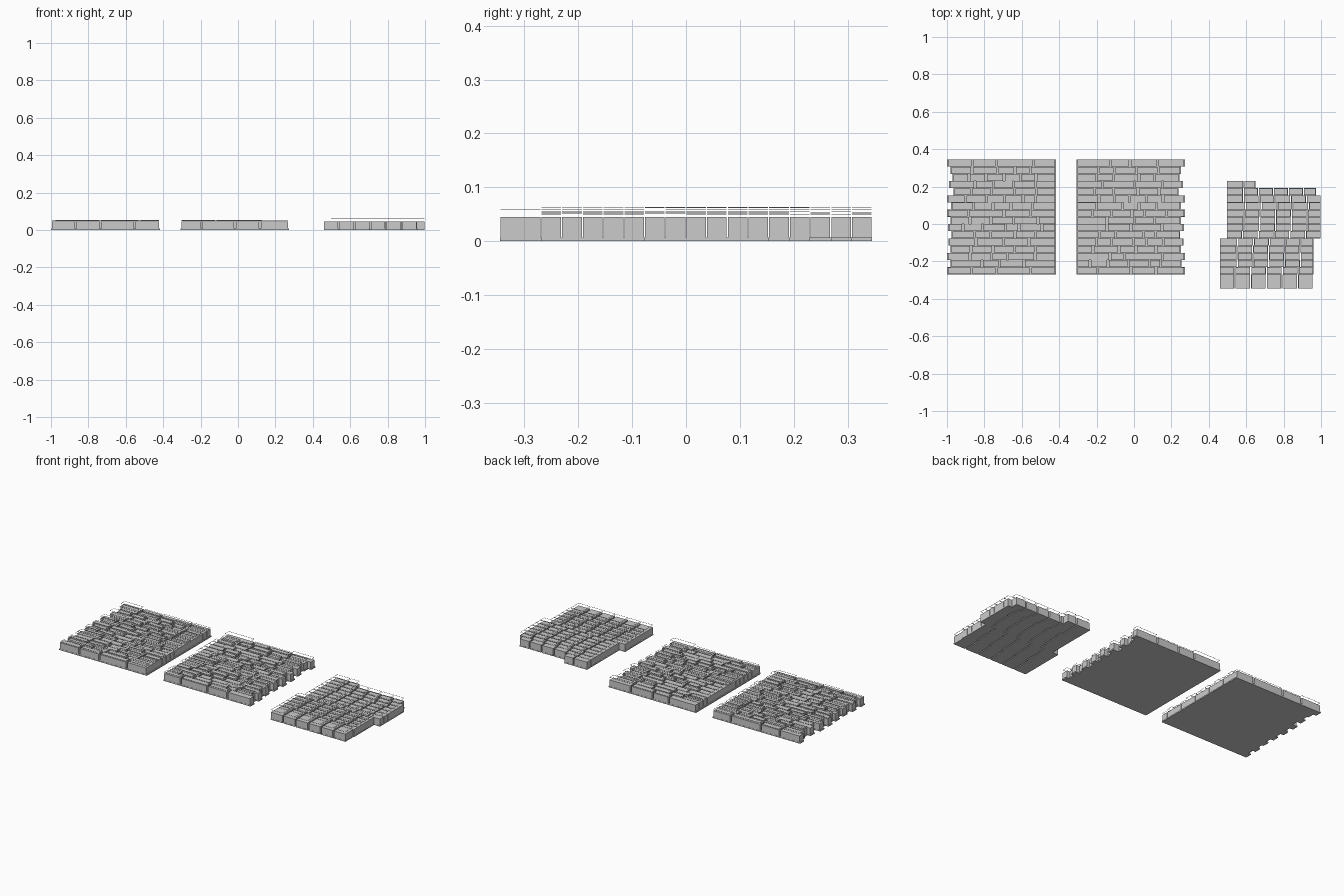
import bpy, bmesh, random

if "Cube" in bpy.data.objects:
    bpy.data.objects.remove(bpy.data.objects["Cube"])

random.seed(7)
PITCH = 0.0384          # depth of one course
Y0 = -0.269             # front of the regular course grid
BODY = 0.045            # stone height
FLANGE = 0.007          # thin wider foot of every stone


def box(bm, x0, x1, y0, y1, z0, z1):
    v = [bm.verts.new((x, y, z)) for z in (z0, z1)
         for x, y in ((x0, y0), (x1, y0), (x1, y1), (x0, y1))]
    for f in ((3, 2, 1, 0), (4, 5, 6, 7), (0, 1, 5, 4),
              (1, 2, 6, 5), (2, 3, 7, 6), (3, 0, 4, 7)):
        bm.faces.new([v[i] for i in f])


def stone(bm, x0, x1, y0, y1, gap, foot):
    # body, with a foot that closes the joint
    e = 0.001
    box(bm, x0 + gap, x1 - gap, y0 + e, y1 - e, FLANGE, BODY)
    box(bm, x0 + gap - foot, x1 - gap + foot, y0, y1, 0, FLANGE)


def outline(bm, x0, x1, y0, y1, z):
    # thin rim floating above the stone
    t = 0.0012
    box(bm, x0, x1, y0, y0 + t, z - t, z)
    box(bm, x0, x1, y1 - t, y1, z - t, z)
    box(bm, x0, x0 + t, y0 + t, y1 - t, z - t, z)
    box(bm, x1 - t, x1, y0 + t, y1 - t, z - t, z)


def finish(bm, name):
    me = bpy.data.meshes.new(name)
    bm.to_mesh(me)
    bm.free()
    bpy.context.collection.objects.link(bpy.data.objects.new(name, me))


def seams(x0, x1, cuts):
    # uneven joints along a course
    w = (x1 - x0) / cuts
    mid = [x0 + w * (i + random.uniform(-0.25, 0.25)) for i in range(1, cuts)]
    return [x0] + mid + [x1]


def build(name, courses, gap, foot):
    stones, rims = bmesh.new(), bmesh.new()
    for y0, y1, xs, zs in courses:
        for a, b in zip(xs, xs[1:]):
            stone(stones, a, b, y0, y1, gap, foot)
            outline(rims, a + gap, b - gap, y0 + 0.001, y1 - 0.001,
                    random.choice(zs))
    finish(stones, name + "_stones")
    finish(rims, name + "_top_rims")


# two wide panels: one ragged on the left, one ragged on the right
inset = [0.0, 0.018, 0.0, 0.02, 0.008, 0.025, 0.005, 0.02,
         0.0, 0.022, 0.0, 0.035, 0.01, 0.03, 0.02, 0.0]
heights = (0.05, 0.053, 0.056, 0.06, 0.064)
left, right = [], []
for k in range(16):
    y = Y0 + k * PITCH
    n = 4 if k in (0, 15) else random.choice((4, 5, 5, 6))
    left.append((y, y + PITCH, seams(-1.0 + inset[k], -0.418, n), heights))
    n = 4 if k in (0, 15) else random.choice((4, 5, 5, 6))
    right.append((y, y + PITCH, seams(-0.308, 0.272 - inset[k], n), heights))
build("left_panel", left, 0.005, 0.005)
build("middle_panel", right, 0.005, 0.005)

# small stepped panel of short stones with open joints
small = [(-0.345, Y0, [0.456 + 0.0837 * i for i in range(7)], (0.06,))]
for k in range(13):
    y = Y0 + k * PITCH
    x0, x1 = (0.456, 0.962) if k < 5 else (0.494, 1.0)
    if k == 11:
        x1 = 0.975
    n = 6
    if k == 12:
        x1, n = 0.652, 2
    w = (x1 - x0) / n
    drift = 0.004 * (k % 5) + random.uniform(-0.005, 0.008)
    xs = [x0] + [x0 + w * i + drift for i in range(1, n)] + [x1]
    small.append((y, y + PITCH, xs, (0.06,) if k < 5 else (0.063,)))
build("right_panel", small, 0.004, 0.001)
